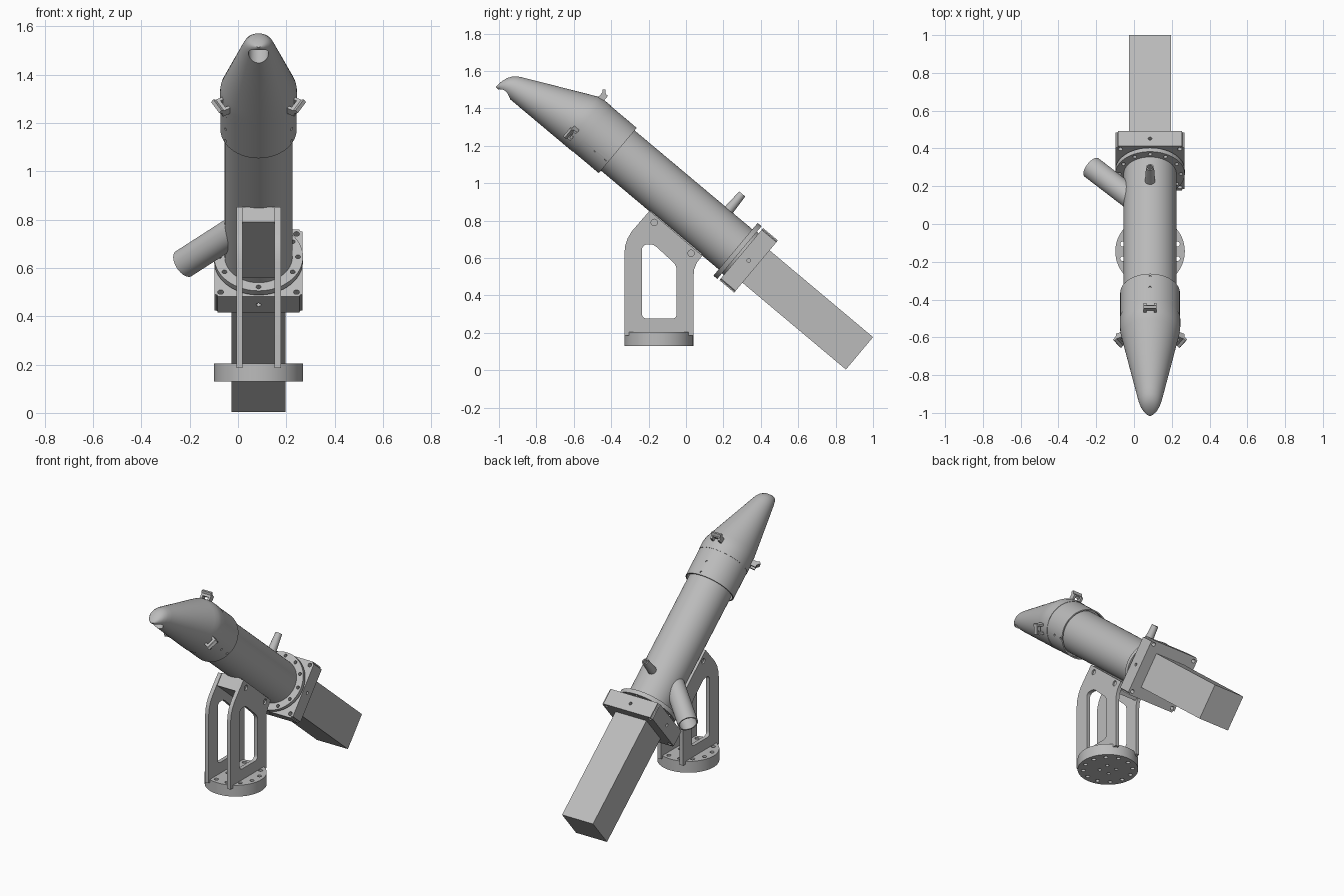
import bpy, bmesh
from math import sin, cos, pi, radians
from mathutils import Matrix, Vector

if "Cube" in bpy.data.objects:
    bpy.data.objects.remove(bpy.data.objects["Cube"])

grey = bpy.data.materials.new("light grey metal")
grey.use_nodes = True
grey.diffuse_color = (0.5, 0.5, 0.5, 1)
grey.node_tree.nodes["Principled BSDF"].inputs["Base Color"].default_value = (0.5, 0.5, 0.5, 1)

# Tilted frame: local z runs up the barrel from the rear box, local y is the barrel's upper side
CX = 0.085
TILT = Matrix.Translation((CX, 0.9275, 0.09)) @ Matrix.Rotation(radians(50), 4, "X")
UPRIGHT = Matrix.Translation((CX, -0.145, 0))
parts = []


def finish(name, bm, frame, cutter=None):
    """Turn a bmesh into an object, cutting holes with a second bmesh."""
    def make(n, b):
        bmesh.ops.recalc_face_normals(b, faces=b.faces)
        b.transform(frame)
        me = bpy.data.meshes.new(n)
        b.to_mesh(me)
        b.free()
        me.materials.append(grey)
        ob = bpy.data.objects.new(n, me)
        bpy.context.scene.collection.objects.link(ob)
        return ob
    ob = make(name, bm)
    if cutter:
        tool = make(name + "_cutter", cutter)
        tool.hide_render = True
        mod = ob.modifiers.new("holes", "BOOLEAN")
        mod.operation, mod.solver, mod.object = "DIFFERENCE", "EXACT", tool
        deps = bpy.context.evaluated_depsgraph_get()
        cut = bpy.data.meshes.new_from_object(ob.evaluated_get(deps))
        ob.modifiers.clear()
        ob.data = cut
        bpy.data.objects.remove(tool)
    parts.append(ob)
    return ob


def rod(bm, a, b, r, r2=None, seg=24):
    a, b = Vector(a), Vector(b)
    d = b - a
    m = Matrix.Translation((a + b) / 2) @ d.to_track_quat("Z", "Y").to_matrix().to_4x4()
    bmesh.ops.create_cone(bm, cap_ends=True, segments=seg, radius1=r,
                          radius2=r if r2 is None else r2, depth=d.length, matrix=m)


def box(bm, lo, hi, rot=Matrix()):
    lo, hi = Vector(lo), Vector(hi)
    m = rot @ Matrix.Translation((lo + hi) / 2) @ Matrix.Diagonal((*(hi - lo), 1))
    return bmesh.ops.create_cube(bm, size=1, matrix=m)["verts"]


def loft(bm, rings, seg=64):
    """Skin a closed solid through rings of (height, radius, sideways offset)."""
    rows = [[bm.verts.new((r * cos(2 * pi * i / seg), r * sin(2 * pi * i / seg) + off, z))
             for i in range(seg)] for z, r, off in rings]
    for p, q in zip(rows, rows[1:]):
        for i in range(seg):
            j = (i + 1) % seg
            bm.faces.new((p[i], p[j], q[j], q[i]))
    bm.faces.new(rows[0])
    bm.faces.new(rows[-1])


def extrude(bm, pts, x0, x1):
    """Extrude a (y, z) outline from x0 to x1."""
    f = bm.faces.new([bm.verts.new((x0, y, z)) for y, z in pts])
    new = bmesh.ops.extrude_face_region(bm, geom=[f])["geom"]
    bmesh.ops.translate(bm, vec=(x1 - x0, 0, 0),
                        verts=[v for v in new if isinstance(v, bmesh.types.BMVert)])


def rounded(pts, r, n=5):
    """Round every corner of an outline."""
    out = []
    for i, p in enumerate(pts):
        p, a, b = Vector(p), Vector(pts[i - 1]), Vector(pts[(i + 1) % len(pts)])
        s, e = p + (a - p).normalized() * r, p + (b - p).normalized() * r
        for k in range(n + 1):
            t = k / n
            out.append(tuple(s * (1 - t) ** 2 + p * 2 * t * (1 - t) + e * t * t))
    return out


# Rear box
bm = bmesh.new()
box(bm, (-0.112, -0.113, 0), (0.112, 0.113, 0.73))
finish("rear_box", bm, TILT)

# Square mounting block with corner holes and one hole in each side
bm, cut = bmesh.new(), bmesh.new()
box(bm, (-0.182, -0.182, 0.722), (0.182, 0.182, 0.825))
upright = [e for e in bm.edges if abs((e.verts[0].co - e.verts[1].co).z) > 0.05]
bmesh.ops.bevel(bm, geom=upright, offset=0.012, segments=3, affect="EDGES")
for sx in (-1, 1):
    for sy in (-1, 1):
        rod(cut, (sx * 0.157, sy * 0.157, 0.7), (sx * 0.157, sy * 0.157, 0.85), 0.012)
    rod(cut, (sx * 0.15, 0, 0.773), (sx * 0.2, 0, 0.773), 0.01)
    rod(cut, (0, sx * 0.15, 0.773), (0, sx * 0.2, 0.773), 0.01)
finish("mounting_block", bm, TILT, cut)

# Spacer and round flange with a ring of bolt holes
bm = bmesh.new()
rod(bm, (0, 0, 0.82), (0, 0, 0.842), 0.145, seg=64)
finish("flange_spacer", bm, TILT)
bm, cut = bmesh.new(), bmesh.new()
rod(bm, (0, 0, 0.838), (0, 0, 0.865), 0.184, seg=64)
for i in range(12):
    a = 2 * pi * i / 12 + pi / 2
    rod(cut, (0.163 * cos(a), 0.163 * sin(a), 0.8), (0.163 * cos(a), 0.163 * sin(a), 0.9), 0.01)
finish("round_flange", bm, TILT, cut)

# Barrel
bm = bmesh.new()
rod(bm, (0, 0, 0.86), (0, 0, 1.85), 0.14, seg=64)
finish("barrel", bm, TILT)

# Collar sleeve with an open rear rim and screw holes
CLIPS = [radians(a) for a in (90, 210, 330)]
bm, cut = bmesh.new(), bmesh.new()
rod(bm, (0, 0, 1.687), (0, 0, 1.868), 0.158, seg=64)
rod(cut, (0, 0, 1.6), (0, 0, 1.72), 0.15, seg=64)
for a in CLIPS:
    for z in (1.705, 1.78):
        rod(cut, (0.152 * cos(a), 0.152 * sin(a), z), (0.18 * cos(a), 0.18 * sin(a), z), 0.007, seg=12)
finish("collar", bm, TILT, cut)

# Offset nose, straight underneath, with a mouth near the tip
bm, cut = bmesh.new(), bmesh.new()
rings = [(1.868, 0.16), (1.92, 0.16), (1.95, 0.157), (1.98, 0.15), (2.15, 0.109), (2.32, 0.068),
         (2.35, 0.06), (2.372, 0.051), (2.39, 0.038), (2.4, 0.022), (2.404, 0.008)]
loft(bm, [(z, r, r - 0.16) for z, r in rings])
rod(cut, (0, -0.2, 2.345), (0, -0.085, 2.345), 0.042)
finish("nose", bm, TILT, cut)

# Three latch clips around the shoulder
for n, a in enumerate(CLIPS):
    bm = bmesh.new()
    for s in (-1, 1):
        box(bm, (s * 0.027 - 0.007, 0.145, 1.915), (s * 0.027 + 0.007, 0.19, 1.95))
    box(bm, (-0.034, 0.17, 1.93), (0.034, 0.192, 1.95))
    lean = Matrix.Translation((0, 0.185, 1.94)) @ Matrix.Rotation(radians(40), 4, "X")
    box(bm, (-0.034, -0.008, -0.008), (0.034, 0.022, 0.008), lean)
    finish(f"latch_clip_{n + 1}", bm, TILT @ Matrix.Rotation(a - pi / 2, 4, "Z"))

# Small open spout on the upper side
bm, cut = bmesh.new(), bmesh.new()
rod(bm, (0, 0.12, 1.028), (0, 0.25, 1.028), 0.028, 0.021)
rod(cut, (0, 0.17, 1.028), (0, 0.3, 1.028), 0.014)
finish("upper_spout", bm, TILT, cut)

# Wide open side pipe leaning back
bm, cut = bmesh.new(), bmesh.new()
rod(bm, (-0.31, 0, 0.82), (-0.07, 0, 1.06), 0.061, seg=40)
rod(cut, (-0.36, 0, 0.77), (-0.13, 0, 1.0), 0.053, seg=40)
finish("side_pipe", bm, TILT, cut)

# Saddle block under the barrel
bm = bmesh.new()
box(bm, (-0.07, -0.215, 0.985), (0.07, -0.133, 1.345))
finish("saddle_block", bm, TILT)

# Two stand plates with a window and bolt holes
outline = [(-0.33, 0.185), (-0.33, 0.62), (-0.325, 0.665), (-0.312, 0.705), (-0.29, 0.742),
           (-0.195, 0.852), (0.087, 0.612), (0.058, 0.575), (0.044, 0.54), (0.04, 0.5), (0.04, 0.185)]
window = [(-0.235, 0.275), (-0.235, 0.67), (-0.175, 0.675), (-0.05, 0.56), (-0.05, 0.275)]
for name, x in (("right_stand_plate", -0.092), ("left_stand_plate", 0.067)):
    bm, cut = bmesh.new(), bmesh.new()
    extrude(bm, outline, x, x + 0.025)
    extrude(cut, rounded(window, 0.028), x - 0.05, x + 0.075)
    for y, z in ((-0.17, 0.79), (0.027, 0.625)):
        rod(cut, (x - 0.05, y, z), (x + 0.01, y, z), 0.017)
        rod(cut, (x + 0.015, y, z), (x + 0.075, y, z), 0.017)
    finish(name, bm, Matrix.Translation((CX, 0, 0)), cut)

# Round base with an outer ring and an inner ring of holes
bm, cut = bmesh.new(), bmesh.new()
rod(bm, (0, 0, 0.13), (0, 0, 0.204), 0.184, seg=64)
for count, ring, r in ((12, 0.15, 0.013), (4, 0.05, 0.011)):
    for i in range(count):
        a = 2 * pi * (i + 0.5) / count
        x, y = ring * cos(a), ring * sin(a)
        rod(cut, (x, y, 0.1), (x, y, 0.25), r, seg=16)
finish("round_base", bm, UPRIGHT, cut)

# Smooth the curved surfaces and keep the edges crisp
bpy.ops.object.select_all(action="DESELECT")
for ob in parts:
    ob.select_set(True)
bpy.context.view_layer.objects.active = parts[0]
bpy.ops.object.shade_smooth_by_angle(angle=radians(30))
